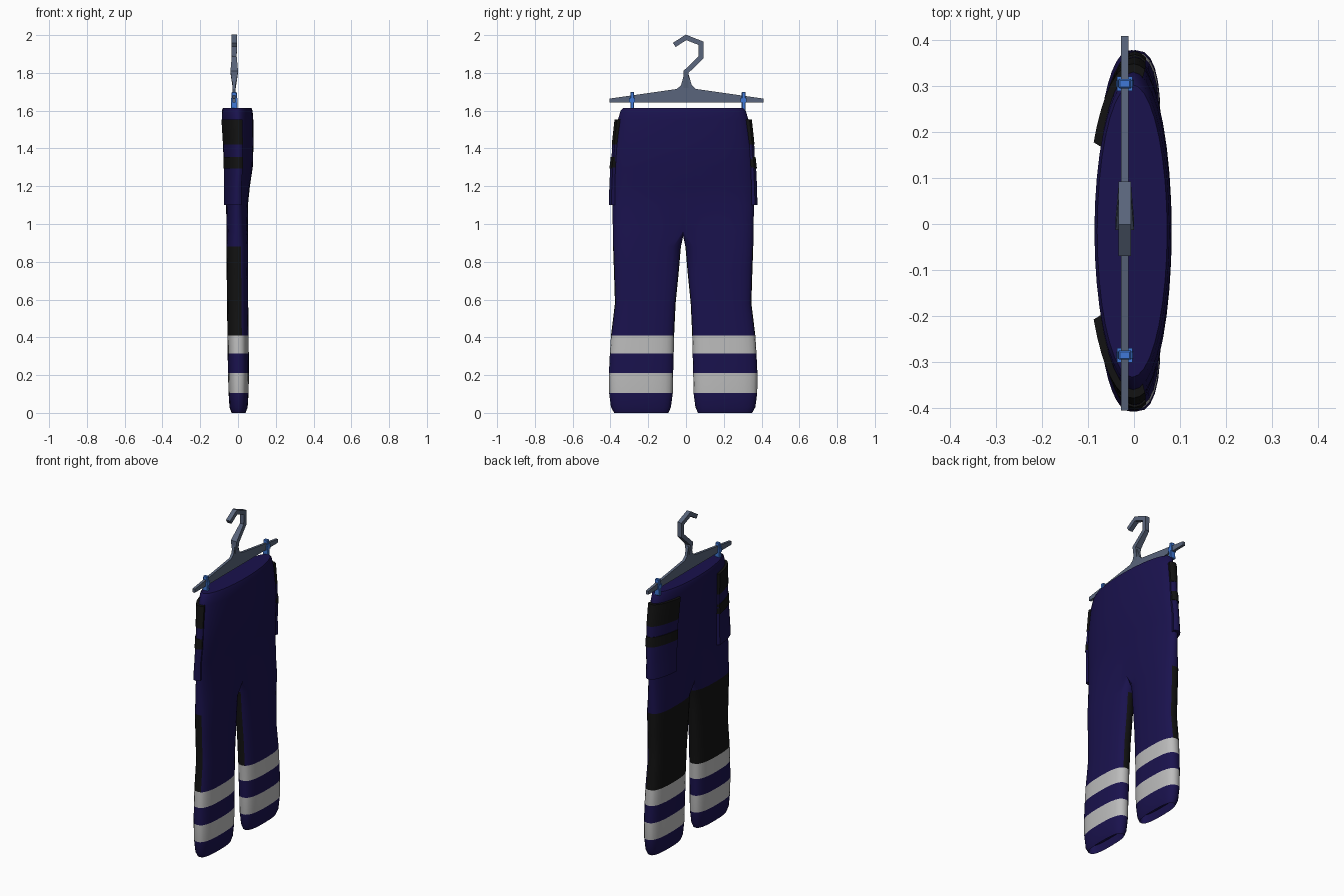
import bpy, bmesh
from math import sin, cos, pi, copysign
from mathutils import Vector

if "Cube" in bpy.data.objects:
    bpy.data.objects.remove(bpy.data.objects["Cube"])

YC, N, K = -0.015, 24, 9      # garment centre, points per leg ring, last point of the outer arc


def material(name, rgb):
    m = bpy.data.materials.new(name)
    m.diffuse_color = (*rgb, 1)
    m.use_nodes = True
    m.node_tree.nodes["Principled BSDF"].inputs["Base Color"].default_value = m.diffuse_color
    return m


NAVY = material("navy cloth", (0.010, 0.006, 0.075))
BLACK = material("black cloth", (0.006, 0.006, 0.006))
TAPE = material("reflective tape", (0.5, 0.5, 0.5))
STEEL = material("hanger plastic", (0.10, 0.13, 0.20))
BLUE = material("clip plastic", (0.05, 0.19, 0.68))


def finish(bm, name, mats, smooth=None):
    bmesh.ops.recalc_face_normals(bm, faces=bm.faces)
    me = bpy.data.meshes.new(name)
    bm.to_mesh(me)
    bm.free()
    for m in mats:
        me.materials.append(m)
    ob = bpy.data.objects.new(name, me)
    bpy.context.collection.objects.link(ob)
    if smooth:
        bpy.ops.object.select_all(action='DESELECT')
        ob.select_set(True)
        bpy.context.view_layer.objects.active = ob
        bpy.ops.object.shade_smooth_by_angle(angle=smooth)
    return ob


# Rows: z, outer reach, inner reach, front x, back x, blend (0 = leg, 1 = hips)
ROWS = [
    (0.05, 0.360, 0.085, -0.030, 0.035, 0), (0.00, 0.365, 0.078, -0.034, 0.040, 0),
    (0.03, 0.382, 0.065, -0.045, 0.051, 0), (0.105, 0.392, 0.055, -0.050, 0.056, 0),
    (0.21, 0.393, 0.053, -0.053, 0.058, 0), (0.315, 0.388, 0.050, -0.055, 0.057, 0),
    (0.41, 0.382, 0.048, -0.056, 0.056, 0), (0.58, 0.361, 0.040, -0.058, 0.054, 0),
    (0.74, 0.366, 0.024, -0.060, 0.053, 0), (0.88, 0.371, 0.012, -0.062, 0.054, 0),
    (0.965, 0.372, 0.0, -0.063, 0.054, 0.35), (1.10, 0.375, 0.0, -0.066, 0.055, 0.7),
    (1.20, 0.375, 0.0, -0.070, 0.063, 1), (1.30, 0.372, 0.0, -0.074, 0.078, 1),
    (1.42, 0.364, 0.0, -0.080, 0.082, 1), (1.55, 0.346, 0.0, -0.085, 0.081, 1),
    (1.60, 0.331, 0.0, -0.086, 0.077, 1), (1.613, 0.318, 0.0, -0.080, 0.072, 1)]


def soft(v):
    return copysign(abs(v) ** 0.75, v)


def section(row, i, off=0.0):
    """Point i (0 = outer seam, negative = front) as x and distance from the centre."""
    z, yo, yi, xf, xb, b = row
    a = 2 * pi * i / N
    h = a * (pi / 2) / (2 * pi * K / N)
    s, c = sin(a), cos(a)
    y = (yo + yi) / 2 + (yo - yi) / 2 * soft(c)
    hs, hc = sin(max(-pi / 2, min(pi / 2, h))), cos(max(-pi / 2, min(pi / 2, h)))
    y += (yo * hc - y) * b
    t = soft(s) + (hs - soft(s)) * b
    x = (xf + xb) / 2 + (xb - xf) / 2 * t
    if yi == 0 and abs(i) >= K:
        y = 0
    return x + off * hs, y + off * hc, z


def row_at(z):
    for r, q in zip(ROWS[2:], ROWS[3:]):
        if r[0] <= z <= q[0]:
            f = (z - r[0]) / (q[0] - r[0])
            return tuple(u + (v - u) * f for u, v in zip(r, q))


# Trousers: two closed legs that open into half rings above the crotch
bm = bmesh.new()
for side in (-1, 1):
    rings = []
    for row in ROWS:
        ring = {}
        last = K if row[5] > 0.5 else N - K - 1
        for i in range(-K, last + 1):
            k = i if i <= K else (i if i <= N // 2 else i - N)
            x, y, z = section(row, k)
            if row[2] == 0 and i > K:     # crotch seam bridging front to back
                f = (i - K) / (N - 2 * K)
                x = section(row, K)[0] * (1 - f) + section(row, -K)[0] * f
                z -= 0.03 * sin(pi * f)
            ring[i] = bm.verts.new((x, YC + side * y, z))
        rings.append(ring)
    for (ra, a), (rb, b) in zip(zip(ROWS, rings), zip(ROWS[1:], rings[1:])):
        closed = rb[5] <= 0.5
        for i in range(-K, N - K if closed else K):
            j = i + 1 if i + 1 < N - K else -K
            f = bm.faces.new((a[i], a[j], b[j], b[i]))
            zm = (ra[0] + rb[0]) / 2
            if 0.105 < zm < 0.21 or 0.315 < zm < 0.41:
                f.material_index = 2
            elif 0.41 < zm < 0.88 and f.calc_center_median().x < 0.022:
                f.material_index = 1      # knee panels
bmesh.ops.remove_doubles(bm, verts=bm.verts, dist=0.0005)
bmesh.ops.holes_fill(bm, edges=[e for e in bm.edges if e.is_boundary], sides=0)
finish(bm, "trousers", (NAVY, BLACK, TAPE), 0.7)


# Side pockets: raised patches following the hip surface
def patch(name, side, z0, z1, off0, off1, mat):
    bm = bmesh.new()
    nu, nv = 12, 6
    grid = []
    for v in range(nv + 1):
        g = min(max((v - 1) / (nv - 2), 0), 1)
        line = []
        for u in range(nu + 1):
            f = min(max((u - 1) / (nu - 2), 0), 1)
            i = -5.8 + 7.3 * f
            edge = u in (0, nu) or v in (0, nv)
            off = -0.006 if edge else off0 + (off1 - off0) * g
            x, y, z = section(row_at(z0 + (z1 - z0) * g), i, off)
            line.append(bm.verts.new((x, YC + side * y, z)))
        grid.append(line)
    for a, b in zip(grid, grid[1:]):
        for u in range(nu):
            bm.faces.new((a[u], a[u + 1], b[u + 1], b[u]))
    ob = finish(bm, name, (mat,), 0.6)
    # open shell: make sure it faces outward
    if sum(p.normal.y * side * p.area for p in ob.data.polygons) < 0:
        ob.data.flip_normals()


for side, tag in ((-1, "right"), (1, "left")):
    patch(tag + "_hip_panel", side, 1.42, 1.552, 0.014, 0.018, BLACK)
    patch(tag + "_pocket_back", side, 1.33, 1.42, 0.010, 0.012, NAVY)
    patch(tag + "_pocket_flap", side, 1.295, 1.355, 0.018, 0.015, BLACK)
    patch(tag + "_cargo_pocket", side, 1.10, 1.30, 0.018, 0.014, NAVY)

# Hanger bar: extruded outline
HX = -0.02
half = [(0.407, 1.642), (0.407, 1.664), (0.05, 1.715), (0.028, 1.735), (0.013, 1.79)]
outline = half + [(-y, z) for y, z in reversed(half)]
bm = bmesh.new()
face = bm.faces.new([bm.verts.new((HX - 0.008, y + 0.002, z)) for y, z in outline])
ext = bmesh.ops.extrude_face_region(bm, geom=[face])
bmesh.ops.translate(bm, vec=(0.016, 0, 0), verts=[e for e in ext["geom"] if isinstance(e, bmesh.types.BMVert)])
finish(bm, "hanger_bar", (STEEL,))

# Hanger hook: square section swept along a bent path (y, z, half thickness in x)
path = [(0.0, 1.72, 0.008), (0.0, 1.805, 0.02), (0.079, 1.882, 0.013), (0.079, 1.957, 0.014),
        (0.0, 1.988, 0.014), (-0.062, 1.948, 0.014)]
bm = bmesh.new()
rings = []
for k, (y, z, hx) in enumerate(path):
    p = Vector((y, z))
    d1 = (p - Vector(path[k - 1][:2])).normalized() if k else Vector((0, 1))
    d2 = (Vector(path[k + 1][:2]) - p).normalized() if k < len(path) - 1 else d1
    t = (d1 + d2).normalized()
    w = Vector((-t.y, t.x)) * 0.013 / max(t.dot(d1), 0.5)
    rings.append([bm.verts.new((HX + sx * hx, y + sw * w.x, z + sw * w.y))
                  for sx, sw in ((-1, -1), (1, -1), (1, 1), (-1, 1))])
for a, b in zip(rings, rings[1:]):
    for i in range(4):
        bm.faces.new((a[i], a[(i + 1) % 4], b[(i + 1) % 4], b[i]))
bm.faces.new(rings[0])
bm.faces.new(rings[-1])
finish(bm, "hanger_hook", (STEEL,))

# Clips: tapered blocks gripping the waistband
for y, tag in ((-0.285, "right"), (0.305, "left")):
    bm = bmesh.new()
    bmesh.ops.create_cube(bm, size=1)
    for v in bm.verts:
        wide = 0.019 if v.co.z < 0 else 0.013
        v.co = (HX + copysign(wide, v.co.x), y + v.co.y * 0.02, 1.65 + v.co.z * 0.1)
    bmesh.ops.bevel(bm, geom=list(bm.edges), offset=0.003, segments=1, affect='EDGES')
    finish(bm, tag + "_clip", (BLUE,))
    bm = bmesh.new()
    bmesh.ops.create_cube(bm, size=1)
    for v in bm.verts:
        v.co = (HX + v.co.x * 0.034, y + v.co.y * 0.032, 1.655 + v.co.z * 0.025)
    finish(bm, tag + "_clip_collar", (BLUE,))
